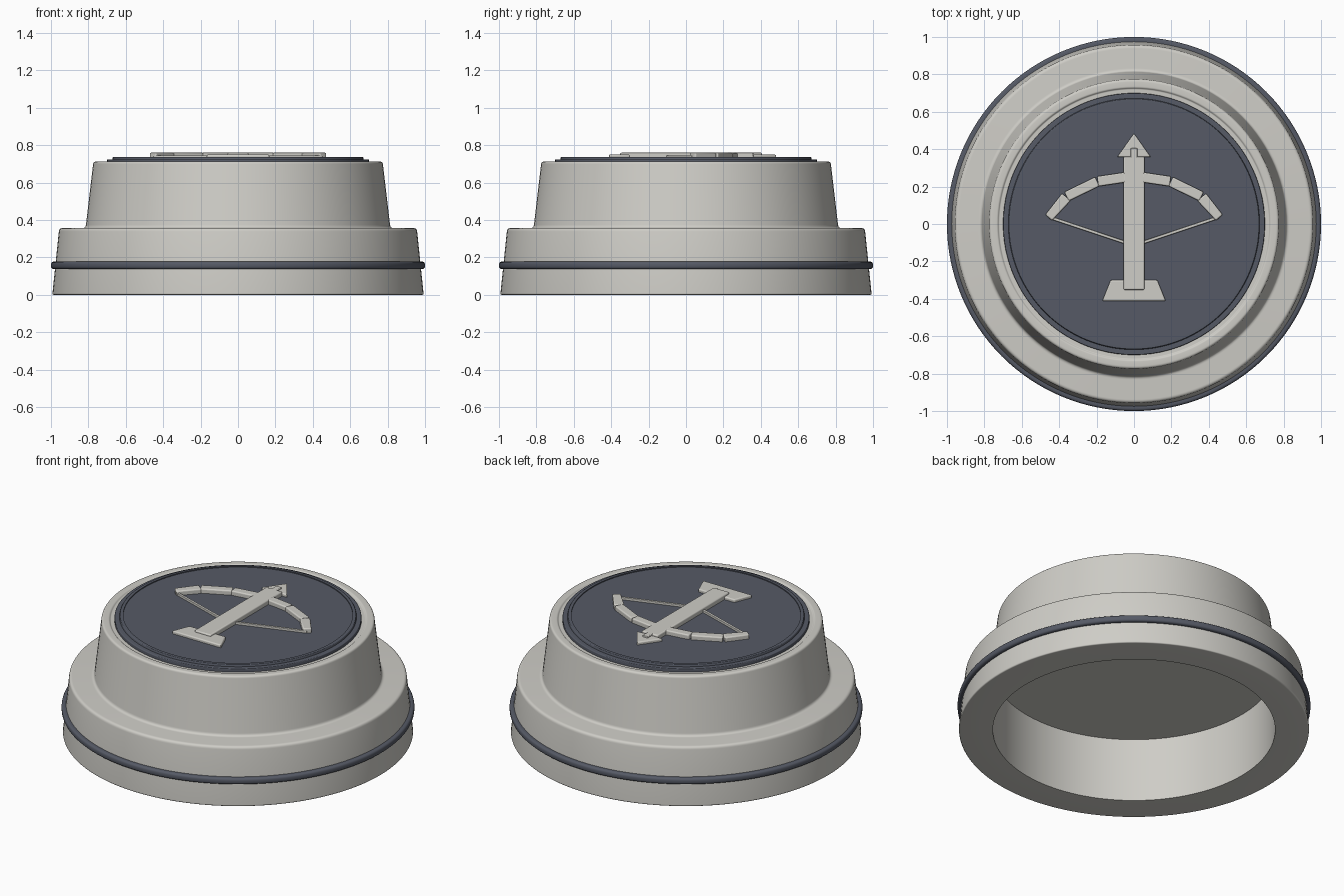
import bpy, bmesh, math
from mathutils import Vector

if "Cube" in bpy.data.objects:
    bpy.data.objects.remove(bpy.data.objects["Cube"], do_unlink=True)

SEGMENTS = 128


def material(name, rgb):
    mat = bpy.data.materials.new(name)
    mat.use_nodes = True
    mat.diffuse_color = (*rgb, 1)
    mat.node_tree.nodes["Principled BSDF"].inputs["Base Color"].default_value = (*rgb, 1)
    return mat


STONE = material("warm_light_grey", (0.62, 0.61, 0.57))
SLATE = material("dark_slate", (0.092, 0.102, 0.132))


def finish(bm, name, mat, bevel=0):
    bmesh.ops.recalc_face_normals(bm, faces=bm.faces)
    mesh = bpy.data.meshes.new(name)
    bm.to_mesh(mesh)
    bm.free()
    obj = bpy.data.objects.new(name, mesh)
    bpy.context.collection.objects.link(obj)
    mesh.materials.append(mat)
    if bevel:
        mod = obj.modifiers.new("soft_edges", "BEVEL")
        mod.width = bevel
        mod.segments = 3
    bpy.ops.object.select_all(action="DESELECT")
    obj.select_set(True)
    bpy.context.view_layer.objects.active = obj
    bpy.ops.object.shade_smooth_by_angle(angle=math.radians(40))
    return obj


def rounded(corners, steps=5):
    """Turn (radius, height, rounding) corners into a softened profile."""
    pts = [Vector(c[:2]) for c in corners]
    out = []
    for i, (p, c) in enumerate(zip(pts, corners)):
        if not c[2]:
            out.append(p)
            continue
        a = p + (pts[i - 1] - p).normalized() * c[2]
        b = p + (pts[(i + 1) % len(pts)] - p).normalized() * c[2]
        for k in range(steps + 1):
            t = k / steps
            out.append(a * (1 - t) ** 2 + p * 2 * t * (1 - t) + b * t * t)
    return out


def lathe(name, corners, mat, closed=False):
    """Spin a softened profile about the z axis."""
    bm = bmesh.new()
    verts = [bm.verts.new((r, 0, z)) for r, z in rounded(corners)]
    edges = [bm.edges.new(pair) for pair in zip(verts, verts[1:])]
    if closed:
        edges.append(bm.edges.new((verts[-1], verts[0])))
    bmesh.ops.spin(bm, geom=verts + edges, cent=(0, 0, 0), axis=(0, 0, 1),
                   angle=math.tau, steps=SEGMENTS, use_duplicate=False)
    bmesh.ops.remove_doubles(bm, verts=bm.verts, dist=0.0002)
    return finish(bm, name, mat)


def plate(name, outline, bottom, top, bevel=0.007):
    """Extrude a flat outline upward."""
    bm = bmesh.new()
    face = bm.faces.new([bm.verts.new((x, y, bottom)) for x, y in outline])
    new = bmesh.ops.extrude_face_region(bm, geom=[face])["geom"]
    for v in new:
        if isinstance(v, bmesh.types.BMVert):
            v.co.z = top
    return finish(bm, name, STONE, bevel)


def bar(name, start, end, w0, w1, bottom, top, bevel=0.007):
    """Flat bar between two points, with a width at each end."""
    a, b = Vector(start), Vector(end)
    d = (b - a).normalized()
    n = Vector((-d.y, d.x))
    return plate(name, [a + n * w0 / 2, a - n * w0 / 2, b - n * w1 / 2, b + n * w1 / 2],
                 bottom, top, bevel)


# Hollow stepped body with softened rims
lathe("body", [
    (0, 0.398, 0), (0.80, 0.398, 0), (0.80, 0, 0), (0.993, 0, 0.01),
    (0.956, 0.357, 0.018), (0.815, 0.357, 0.018), (0.773, 0.713, 0.014),
    (0.73, 0.713, 0.006), (0.722, 0.704, 0.004), (0, 0.704, 0)], STONE)

# Dark band around the lower step
lathe("band", [
    (0.962, 0.138, 0), (1.0, 0.138, 0.017), (1.0, 0.178, 0.017), (0.962, 0.178, 0)],
    SLATE, closed=True)

# Dark top disc with a slightly raised rim
FLOOR = 0.732
lathe("top_disc", [
    (0, 0.7, 0), (0.70, 0.7, 0), (0.70, 0.725, 0.006), (0.672, 0.725, 0),
    (0.669, 0.738, 0.004), (0.65, 0.738, 0), (0.65, FLOOR, 0), (0, FLOOR, 0)], SLATE)

# Crossbow emblem: stock, tip, head and foot
BASE = FLOOR - 0.008
TOP = 0.76
bar("stock", (0, -0.352), (0, 0.36), 0.112, 0.112, BASE, TOP)
bar("stock_tip", (0, 0.34), (0, 0.405), 0.036, 0.036, BASE, TOP, 0.004)
plate("arrow_head", [(-0.09, 0.358), (0.09, 0.358), (0, 0.485)], BASE, 0.75)
bar("stock_foot", (0, -0.412), (0, -0.3), 0.34, 0.25, BASE, 0.75)

# Bow limbs and string, mirrored on both sides
for side, s in (("left", 1), ("right", -1)):
    bar(f"inner_limb_{side}", (s * 0.045, 0.25), (s * 0.194, 0.228), 0.054, 0.054, BASE, TOP)
    bar(f"middle_limb_{side}", (s * 0.196, 0.227), (s * 0.361, 0.147), 0.054, 0.054, BASE, TOP)
    bar(f"outer_limb_{side}", (s * 0.362, 0.144), (s * 0.456, 0.034), 0.06, 0.048, BASE, TOP)
    bar(f"string_{side}", (s * 0.452, 0.036), (s * 0.045, -0.1), 0.016, 0.016, BASE, 0.746, 0.003)
